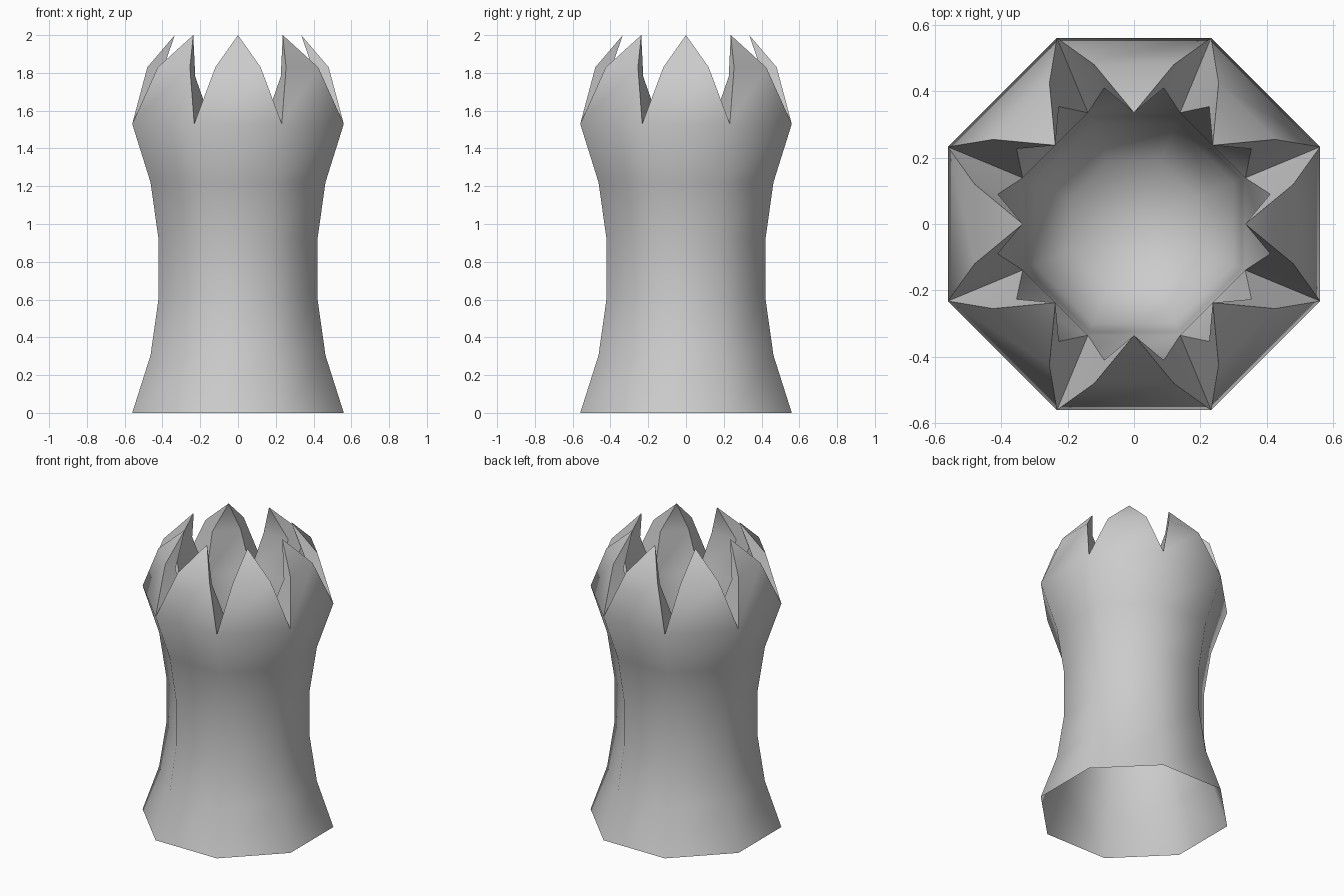
import bpy, bmesh, math
from mathutils import Matrix, Vector

cube = bpy.data.objects.get("Cube")
if cube:
    bpy.data.objects.remove(cube, do_unlink=True)

SIDES = 8
HALF = math.tan(math.pi / SIDES)      # half side length per unit of apothem

grey = bpy.data.materials.new("plain grey")
grey.use_nodes = True
grey.diffuse_color = (0.6, 0.6, 0.6, 1)
grey.node_tree.nodes["Principled BSDF"].inputs["Base Color"].default_value = (0.6, 0.6, 0.6, 1)


def finish(name, bm, angle):
    """Weld the sectors, make an object and smooth it up to an angle."""
    bmesh.ops.remove_doubles(bm, verts=bm.verts, dist=0.0005)
    mesh = bpy.data.meshes.new(name)
    bm.to_mesh(mesh)
    bm.free()
    mesh.materials.append(grey)
    obj = bpy.data.objects.new(name, mesh)
    bpy.context.collection.objects.link(obj)
    bpy.ops.object.select_all(action="DESELECT")
    obj.select_set(True)
    bpy.context.view_layer.objects.active = obj
    bpy.ops.object.shade_smooth_by_angle(angle=math.radians(angle))


def edge_pair(apothem, z, half=None):
    """Left and right points of one front-facing level."""
    h = apothem * HALF if half is None else half
    return Vector((-h, -apothem, z)), Vector((h, -apothem, z))


# Profiles as (apothem, height)
wall = [(0.56, 0), (0.463, 0.305), (0.42, 0.61), (0.42, 0.915), (0.463, 1.22), (0.56, 1.53)]
bowl = [(0.335, 1.53), (0.325, 1.22), (0.30, 0.95), (0.19, 0.8)]

# One sector: outer wall, pointed tooth and inner bowl
sector = []
outer = [edge_pair(a, z) for a, z in wall]
inner = [edge_pair(a, z) for a, z in bowl]
for (a, b), (c, d) in zip(outer, outer[1:]):
    sector.append((a, b, d, c))
for (a, b), (c, d) in zip(inner, inner[1:]):
    sector.append((a, c, d, b)[::-1])
sector.append((*inner[-1], Vector((0, 0, 0.76))))

tip = Vector((0, -0.335, 2))
out_base, in_base = outer[-1], inner[0]
out_mid = edge_pair(0.48, 1.83, 0.12)
in_mid = edge_pair(0.41, 1.78, 0.09)
sector.append((*out_base, out_mid[1], out_mid[0]))
sector.append((*out_mid, tip))
sector.append((in_base[1], in_base[0], in_mid[0], in_mid[1]))
sector.append((in_mid[1], in_mid[0], tip))
for i in (0, 1):
    sector.append((out_base[i], in_base[i], in_mid[i], out_mid[i]))
    sector.append((out_mid[i], in_mid[i], tip))

# Repeat the sector around the axis
bm = bmesh.new()
for k in range(SIDES):
    turn = Matrix.Rotation(k * math.tau / SIDES, 3, "Z")
    for points in sector:
        bm.faces.new([bm.verts.new(turn @ p) for p in points])
bmesh.ops.remove_doubles(bm, verts=bm.verts, dist=0.0005)
bmesh.ops.recalc_face_normals(bm, faces=bm.faces)
finish("crowned_tower", bm, 60)
